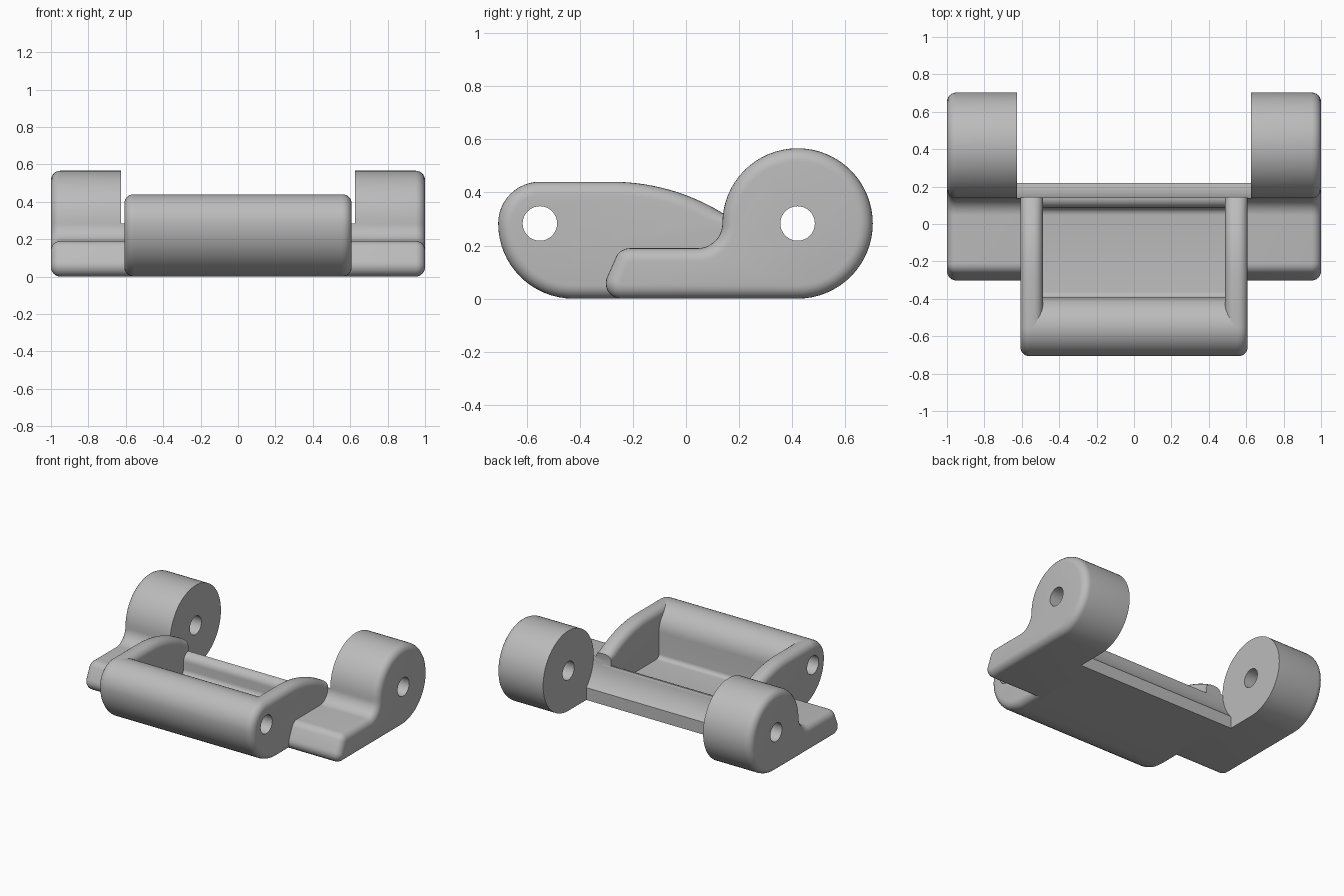
import bpy, bmesh, math

cube = bpy.data.objects.get("Cube")
if cube:
    bpy.data.objects.remove(cube, do_unlink=True)

grey = bpy.data.materials.new("plain_grey")
grey.use_nodes = True
tone = (0.5, 0.5, 0.5, 1)
grey.diffuse_color = tone
grey.node_tree.nodes["Principled BSDF"].inputs["Base Color"].default_value = tone

AXIS_Z = 0.283          # height of both pin axes
EAR_Y, BAR_Y = 0.42, -0.55
R = 0.283               # ear radius


def arc(y, z, r, start, end, steps=12):
    """Points on a circle in the side plane, angles in degrees."""
    angles = [math.radians(start + (end - start) * i / steps) for i in range(steps + 1)]
    return [(y + r * math.cos(a), z + r * math.sin(a)) for a in angles]


def extrude(name, profile, x0, x1, rounded=(), skip=lambda y: False, radius=0.05):
    """Extrude a side profile along x and round the rims lying at the given x."""
    bm = bmesh.new()
    a = [bm.verts.new((x0, y, z)) for y, z in profile]
    b = [bm.verts.new((x1, y, z)) for y, z in profile]
    bm.faces.new(a)
    bm.faces.new(b)
    n = len(profile)
    for i in range(n):
        j = (i + 1) % n
        bm.faces.new((a[i], a[j], b[j], b[i]))
    bmesh.ops.recalc_face_normals(bm, faces=bm.faces)
    rims = [e for e in bm.edges
            if any(all(abs(v.co.x - x) < 1e-5 for v in e.verts) for x in rounded)
            and not all(skip(v.co.y) for v in e.verts)]
    if rims:
        bmesh.ops.bevel(bm, geom=rims, offset=radius, offset_type='OFFSET', segments=6,
                        profile=0.5, affect='EDGES', clamp_overlap=False)
    mesh = bpy.data.meshes.new(name)
    bm.to_mesh(mesh)
    bm.free()
    mesh.materials.append(grey)
    obj = bpy.data.objects.new(name, mesh)
    bpy.context.collection.objects.link(obj)
    return obj


def select(obj):
    bpy.ops.object.select_all(action='DESELECT')
    obj.select_set(True)
    bpy.context.view_layer.objects.active = obj


def drill(obj, y):
    """Cut a pin hole along x."""
    cutter = extrude("pin_cutter", arc(y, AXIS_Z, 0.065, 0, 348.75, 31), -1.2, 1.2)
    cutter.hide_render = True
    mod = obj.modifiers.new("pin_hole", 'BOOLEAN')
    mod.operation, mod.solver, mod.object = 'DIFFERENCE', 'EXACT', cutter
    select(obj)
    bpy.ops.object.modifier_apply(modifier=mod.name)
    bpy.data.objects.remove(cutter, do_unlink=True)


# Shared profile pieces
foot = (arc(0.044, AXIS_Z, 0.093, 0, -90)
        + arc(-0.21, 0.13, 0.06, 90, 150, 6)
        + arc(-0.244, 0.058, 0.058, 150, 270, 8))
nose = arc(BAR_Y, AXIS_Z, 0.157, 90, 180) + arc(-0.424, AXIS_Z, R, 180, 270, 16)[1:]
ear = arc(EAR_Y, AXIS_Z, R, -90, 180, 48)

# Round front bar, pocket floor and rear ridge in one section
ridge = [(0.22, 0)] + arc(EAR_Y, AXIS_Z, 0.28, 224.4, 188, 10)
pocket = (arc(0.142, 0.19, 0.055, 90, 180, 8) + arc(0.047, 0.14, 0.04, 0, -90, 6)
          + arc(-0.363, 0.13, 0.03, 270, 180, 6))
back_of_bar = arc(BAR_Y, AXIS_Z, 0.157, 0, 84, 11)
parts = [extrude("front_bar_and_floor", nose + ridge + pocket + back_of_bar, -0.555, 0.555)]
drill(parts[0], BAR_Y)

# Side wall: flat top falling in a long curve to the rear
slope = arc(-0.28, -0.36, 0.8, 58, 90, 14)
wall = nose + [(0.22, 0)] + arc(EAR_Y, AXIS_Z, 0.28, 224.4, 180, 10) + slope

for side, label in ((1, "left"), (-1, "right")):
    w = extrude(label + "_wall", wall, side * 0.487, side * 0.608,
                rounded=(side * 0.487, side * 0.608), skip=lambda y: y > 0.135)
    drill(w, BAR_Y)
    # Ear with its foot, rounded on the outer rim only
    e = extrude(label + "_ear", ear + foot[1:], side * 0.626, side * 1.0, rounded=(side,))
    drill(e, EAR_Y)
    # Web joining foot and wall, hollowed for the mating part
    web = foot + [(0.22, 0)] + arc(EAR_Y, AXIS_Z, 0.28, 224.4, 182, 10)
    j = extrude(label + "_joining_web", web, side * 0.55, side * 0.63)
    parts += [w, e, j]

for part in parts:
    select(part)
    bpy.ops.object.shade_smooth_by_angle(angle=math.radians(32))
